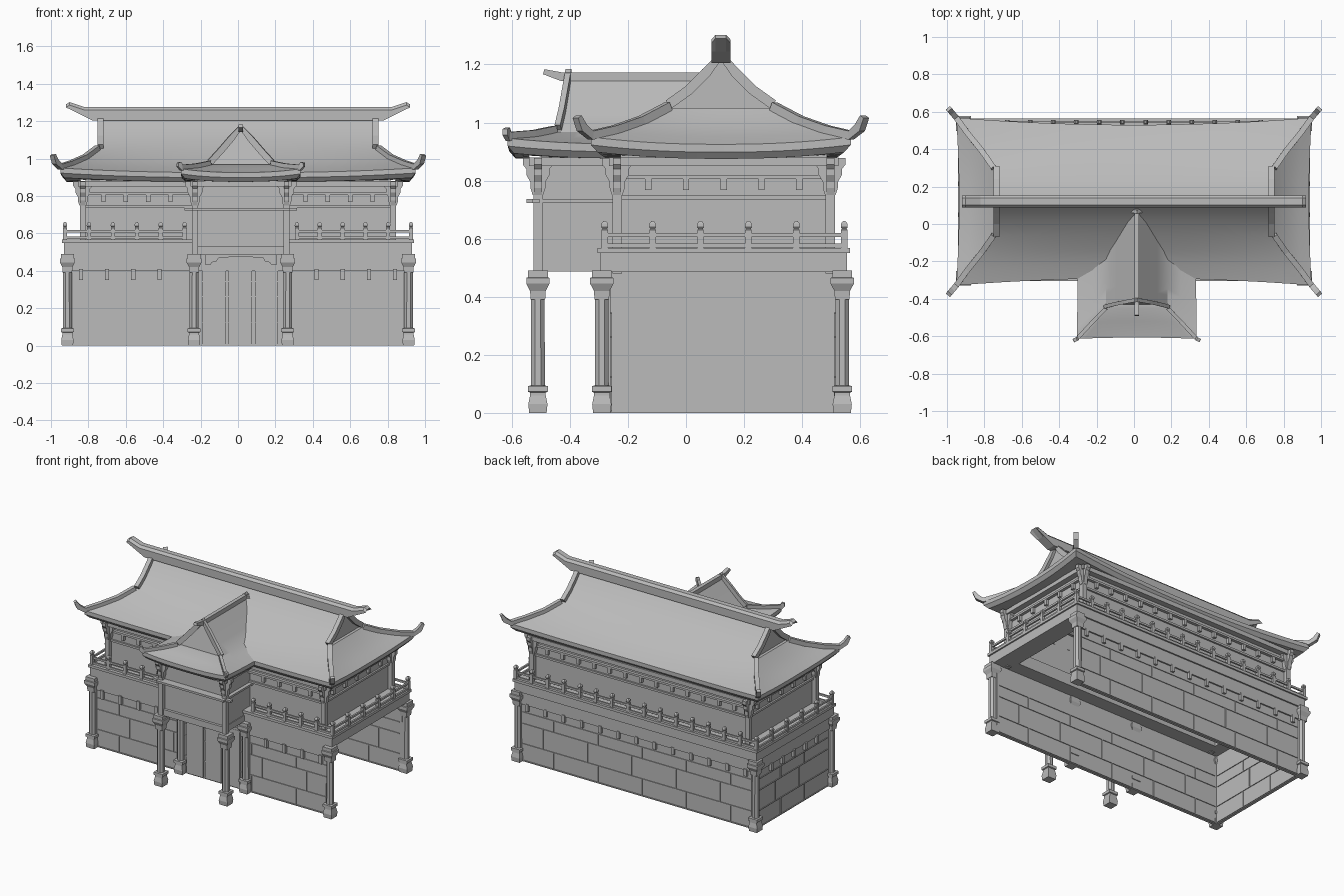
import bpy, bmesh
from math import pi
from mathutils import Matrix, Vector

if "Cube" in bpy.data.objects:
    bpy.data.objects.remove(bpy.data.objects["Cube"])

GREY = (0.5, 0.5, 0.5, 1)
mat = bpy.data.materials.new("plain grey")
mat.use_nodes = True
mat.diffuse_color = GREY
bsdf = mat.node_tree.nodes["Principled BSDF"]
bsdf.inputs["Base Color"].default_value = GREY
bsdf.inputs["Roughness"].default_value = 0.8

CX, CY = 0.015, 0.12            # porch centre in x, hall centre in y
PW = 0.25                       # half spacing of porch columns
SQUARE = ((-1, -1), (1, -1), (1, 1), (-1, 1))


def finish(name, bm, smooth=False):
    bmesh.ops.remove_doubles(bm, verts=bm.verts, dist=0.0002)
    bmesh.ops.recalc_face_normals(bm, faces=bm.faces)
    me = bpy.data.meshes.new(name)
    bm.to_mesh(me)
    bm.free()
    me.materials.append(mat)
    ob = bpy.data.objects.new(name, me)
    bpy.context.scene.collection.objects.link(ob)
    if smooth:
        bpy.ops.object.select_all(action="DESELECT")
        ob.select_set(True)
        bpy.context.view_layer.objects.active = ob
        bpy.ops.object.shade_smooth_by_angle(angle=pi / 6)
    return ob


def boxes(name, items):
    """One object from boxes given as x0, x1, y0, y1, z0, z1."""
    bm = bmesh.new()
    for x0, x1, y0, y1, z0, z1 in items:
        m = Matrix.Translation(((x0 + x1) / 2, (y0 + y1) / 2, (z0 + z1) / 2))
        m = m @ Matrix.Diagonal((x1 - x0, y1 - y0, z1 - z0, 1))
        bmesh.ops.create_cube(bm, size=1, matrix=m)
    return finish(name, bm)


def frame(x, y0, y1, w, z0, z1):
    """Four boxes around an open rectangle, w wide, inside -x..x and y0..y1."""
    return [(-x, x, y0, y0 + w, z0, z1), (-x, x, y1 - w, y1, z0, z1),
            (-x, w - x, y0 + w, y1 - w, z0, z1), (x - w, x, y0 + w, y1 - w, z0, z1)]


def loft(bm, rings):
    """Join rings of points with quads and cap both ends."""
    vs = [[bm.verts.new(p) for p in r] for r in rings]
    n = len(vs[0])
    for a, b in zip(vs, vs[1:]):
        for i in range(n):
            bm.faces.new((a[i], a[(i + 1) % n], b[(i + 1) % n], b[i]))
    bm.faces.new(vs[0])
    bm.faces.new(vs[-1])


def add_beam(bm, pts, w, h, end=1):
    """Sweep a w by h rectangle along a path, scaling the last section."""
    pts = [Vector(p) for p in pts]
    rings = []
    for i, p in enumerate(pts):
        t = pts[min(i + 1, len(pts) - 1)] - pts[max(i - 1, 0)]
        side = t.cross(Vector((0, 0, 1))).normalized() * w / 2
        up = side.cross(t).normalized() * h / 2
        if i == len(pts) - 1:
            up *= end
        rings.append([p + side * a + up * b for a, b in SQUARE])
    loft(bm, rings)


def square_stack(bm, x, y, profile):
    loft(bm, [[(x + a * r, y + b * r, z) for a, b in SQUARE] for r, z in profile])


def roof(name, gable, hip, lift, sweep, tip, trim, soffit):
    """Hip-and-gable roof, ridge along x; rows are (depth, height, half length)."""
    rows = [(*r, 0) for r in gable]
    rows += [(*r, i / (len(hip) - 1)) for i, r in enumerate(hip)]
    d, z, h, _ = rows[-1]
    under = [(d - i, z - drop, h - i, k)
             for i, drop, k in ((0, 0.027, 1), (0.02, 0.05, 0.9), (soffit, 0.05, 0.5))]
    shelf = [(hip[0][0], hip[0][1], hip[0][2] - 0.02, 0)]
    sx, sy = sweep
    bm = bmesh.new()
    n = 16
    for q in range(4):
        use = (shelf + rows[len(gable):] if q % 2 else rows) + under
        grid = []
        for d, z, h, k in use:
            along, out, sa, so = (d, h, sy, sx) if q % 2 else (h, d, sx, sy)
            line = []
            for j in range(n + 1):
                s = 2 * j / n - 1
                a, o = along * s + sa * k * s ** 3, out + so * k * s * s
                x, y = ((a, -o), (o, a), (-a, o), (-o, -a))[q]
                line.append(bm.verts.new((x, y, z + lift * k * abs(s) ** 2.5)))
            grid.append(line)
        for a, b in zip(grid, grid[1:]):
            for j in range(n):
                bm.faces.new((a[j], a[j + 1], b[j + 1], b[j]))
    # gable walls
    top = rows[:len(gable) + 1]
    rake = [(h, -d, z) for d, z, h, _ in top[::-1]] + [(h, d, z) for d, z, h, _ in top[1:]]
    for e in (-1, 1):
        bm.faces.new([bm.verts.new((e * (h - 0.02), y, z)) for h, y, z in rake])
    body = finish(name, bm, True)
    # barge boards and upturned hip ridges
    bm = bmesh.new()
    for e in (-1, 1):
        add_beam(bm, [(e * (h - trim / 2), y, z + 0.012) for h, y, z in rake], trim, 0.034)
        for f in (-1, 1):
            path = [Vector((e * (h + sx * k), f * (d + sy * k), z + lift * k + 0.006))
                    for d, z, h, k in rows[len(gable):]]
            end = Vector((e * tip[0], f * tip[1], tip[2]))
            bend = path[-1].lerp(end, 0.65)
            bend.z = path[-1].z + (end.z - path[-1].z) * 0.4
            add_beam(bm, path + [bend, end], trim, 0.03, 0.6)
    return body, finish(name + "_ridges", bm)


# Main roof
for ob in roof("main_roof", [(0, 1.22, 0.75), (0.05, 1.16, 0.75), (0.11, 1.1, 0.75)],
               [(0.18, 1.05, 0.75), (0.26, 0.993, 0.81), (0.34, 0.952, 0.88), (0.41, 0.925, 0.935)],
               0.025, (0.015, 0.038), (0.99, 0.495, 1.02), 0.03, 0.1):
    ob.location.y = CY

# Porch roof, turned so its gable faces the front
for ob in roof("porch_roof", [(0, 1.155, 0.245), (0.055, 1.092, 0.255), (0.11, 1.028, 0.266)],
               [(0.165, 0.968, 0.28), (0.235, 0.943, 0.35), (0.317, 0.926, 0.437)],
               0.02, (0.007, 0.003), (0.449, 0.33, 0.98), 0.02, 0.07):
    ob.location = (CX, -0.17, 0)
    ob.rotation_euler.z = pi / 2

# Main ridge with upswept ends and a softened top
half = [(0.78, 1.205), (0.86, 1.245), (0.92, 1.29), (0.9, 1.302), (0.82, 1.275)]
outline = half + [(-x, z) for x, z in half[::-1]]
bm = bmesh.new()
loft(bm, [[(x, CY + y, z - (drop if z > 1.27 else 0)) for x, z in outline]
          for y, drop in ((-0.033, 0.016), (-0.018, 0), (0.018, 0), (0.033, 0.016))])
finish("main_ridge", bm)

# Porch ridge
bm = bmesh.new()
add_beam(bm, [(CX, 0.08, 1.158), (CX, -0.43, 1.158), (CX, -0.49, 1.175)], 0.026, 0.03, 0.6)
finish("porch_ridge", bm)

# Ground floor walls, open at one end
boxes("lower_walls", [(-0.9, 0.9, -0.28, -0.26, 0, 0.5), (-0.9, 0.9, 0.515, 0.535, 0, 0.5),
                      (-0.91, -0.89, -0.27, 0.53, 0, 0.5)])

# Board seams on the walls
seams = []
levels = (0.005, 0.12, 0.26, 0.34)
sides = ((-0.285, -0.255), (0.51, 0.54))
for z in levels:
    seams += [(-0.88, 0.88, y0, y1, z, z + 0.005) for y0, y1 in sides]
    seams.append((-0.915, -0.885, -0.25, 0.51, z, z + 0.005))
for i, (z0, z1) in enumerate(zip(levels, levels[1:])):
    for j in range(5):
        x = -0.72 + 0.34 * j + 0.08 * (i % 2)
        seams += [(x, x + 0.005, y0, y1, z0, z1) for y0, y1 in sides]
    for j in range(2):
        y = 0.0 + 0.26 * j + 0.06 * (i % 2)
        seams.append((-0.915, -0.885, y, y + 0.005, z0, z1))
boxes("wall_seams", seams)

# Upper edge of the lower walls and hanging brackets
tabs = [(-0.9, 0.9, -0.29, -0.26, 0.4, 0.5), (-0.9, 0.9, 0.52, 0.545, 0.4, 0.5),
        (-0.92, -0.89, -0.27, 0.53, 0.4, 0.5)]
for i in range(13):
    x = -0.84 + 0.14 * i
    tabs.append((x - 0.011, x + 0.011, 0.53, 0.55, 0.36, 0.41))
    if abs(x - CX) > 0.3:
        tabs.append((x - 0.011, x + 0.011, -0.3, -0.27, 0.35, 0.41))
for i in range(5):
    y = -0.12 + 0.125 * i
    tabs.append((-0.93, -0.9, y - 0.011, y + 0.011, 0.36, 0.41))
boxes("wall_head_and_tabs", tabs)

# Gallery floor, a ring round the open hall
boxes("gallery_floor", frame(0.93, -0.295, 0.555, 0.13, 0.485, 0.55) + frame(0.94, -0.305, 0.565, 0.14, 0.55, 0.568))

# Columns with square feet and capitals
spots = [(x, y) for x in (-0.912, 0.912) for y in (-0.29, 0.538)]
spots += [(CX + s * PW, y) for s in (-1, 1) for y in (-0.51, -0.29)]
bm = bmesh.new()
for x, y in spots:
    square_stack(bm, x, y, [(0.03, 0), (0.033, 0.03), (0.027, 0.06), (0.027, 0.07),
                            (0.034, 0.073), (0.034, 0.092), (0.026, 0.094)])
    square_stack(bm, x, y, [(0.025, 0.39), (0.027, 0.42), (0.04, 0.445), (0.04, 0.465),
                            (0.034, 0.467), (0.034, 0.49)])
    bmesh.ops.create_cone(bm, cap_ends=True, segments=8, radius1=0.026, radius2=0.025, depth=0.32,
                          matrix=Matrix.Translation((x, y, 0.245)) @ Matrix.Rotation(pi / 8, 4, "Z"))
finish("columns", bm)

# Upper storey, its ring beams and corner posts
boxes("upper_walls", frame(0.815, -0.225, 0.485, 0.015, 0.55, 0.9))
boxes("ring_beams", [b for o, z, h in ((0.012, 0.735, 0.014), (0.02, 0.805, 0.014), (0.04, 0.85, 0.03))
                     for b in frame(0.815 + o, -0.225 - o, 0.485 + o, o + 0.01, z, z + h)])
corners = [(x, y) for x in (-0.83, 0.83) for y in (-0.237, 0.497)]
porch_posts = [(CX + s * (PW - 0.005), -0.51) for s in (-1, 1)]
boxes("upper_posts", [(x - 0.016, x + 0.016, y - 0.016, y + 0.016, 0.48, 0.88)
                      for x, y in corners + porch_posts])

# Flared corner brackets, one arm along each wall
bm = bmesh.new()
arm = [(0.018, 0.75), (0.026, 0.775), (0.026, 0.795), (0.04, 0.82), (0.04, 0.84), (0.052, 0.855), (0.052, 0.878)]
for x, y in corners + porch_posts:
    for w, d in ((1, 0), (0, 1)):
        loft(bm, [[(x + a * (r if w else 0.014), y + b * (r if d else 0.014), z) for a, b in SQUARE]
                  for r, z in arm])
finish("corner_brackets", bm)

# Small brackets under the eaves
small = []
for i in range(13):
    x = -0.72 + 0.12 * i
    small += [(x - 0.011, x + 0.011, y - 0.018, y + 0.018, 0.768, 0.805) for y in (-0.225, 0.485)]
for i in range(5):
    y = -0.13 + 0.13 * i
    small += [(x - 0.018, x + 0.018, y - 0.011, y + 0.011, 0.768, 0.805) for x in (-0.815, 0.815)]
boxes("eave_brackets", small)

# Balustrade round the gallery
rails, posts = [], []
runs = [((-0.925, -0.28), (-0.285, -0.28), 5), ((0.315, -0.28), (0.925, -0.28), 5),
        ((-0.925, 0.545), (0.925, 0.545), 15),
        ((-0.925, -0.28), (-0.925, 0.545), 5), ((0.925, -0.28), (0.925, 0.545), 5)]
for (x0, y0), (x1, y1), n in runs:
    for z in (0.57, 0.606):
        rails.append((x0 - 0.006, x1 + 0.006, y0 - 0.006, y1 + 0.006, z, z + 0.013))
    for i in range(n + 1):
        posts.append((x0 + (x1 - x0) * i / n, y0 + (y1 - y0) * i / n))
boxes("balustrade_rails", rails)
bm = bmesh.new()
for x, y in posts:
    square_stack(bm, x, y, [(0.011, 0.56), (0.011, 0.63), (0.008, 0.634), (0.012, 0.64), (0.011, 0.652), (0.005, 0.66)])
finish("balustrade_posts", bm)

# Porch upper room with its lintel and cross bars
boxes("porch_room", [(CX - 0.235, CX + 0.235, -0.497, -0.22, 0.487, 0.9), (CX - 0.24, CX + 0.24, -0.515, -0.22, 0.487, 0.53),
                     (CX - 0.3, CX + 0.3, -0.53, -0.505, 0.722, 0.736), (CX - 0.26, CX + 0.26, -0.55, -0.22, 0.722, 0.736),
                     (CX - 0.27, CX + 0.27, -0.54, -0.22, 0.85, 0.88)])

# Doors and the scalloped valance above them
boxes("door_leaves", [(CX + x, CX + x + 0.125, -0.292, -0.27, 0.01, 0.41) for x in (-0.205, -0.065, 0.075)])
edge = [(0.19, 0.49), (0.19, 0.43), (0.165, 0.43), (0.155, 0.445), (0.13, 0.45), (0.12, 0.468), (0.04, 0.475)]
shape = edge + [(-x, z) for x, z in edge[::-1]]
bm = bmesh.new()
loft(bm, [[(CX + x, y, z) for x, z in shape] for y in (-0.3, -0.285)])
finish("valance", bm)
